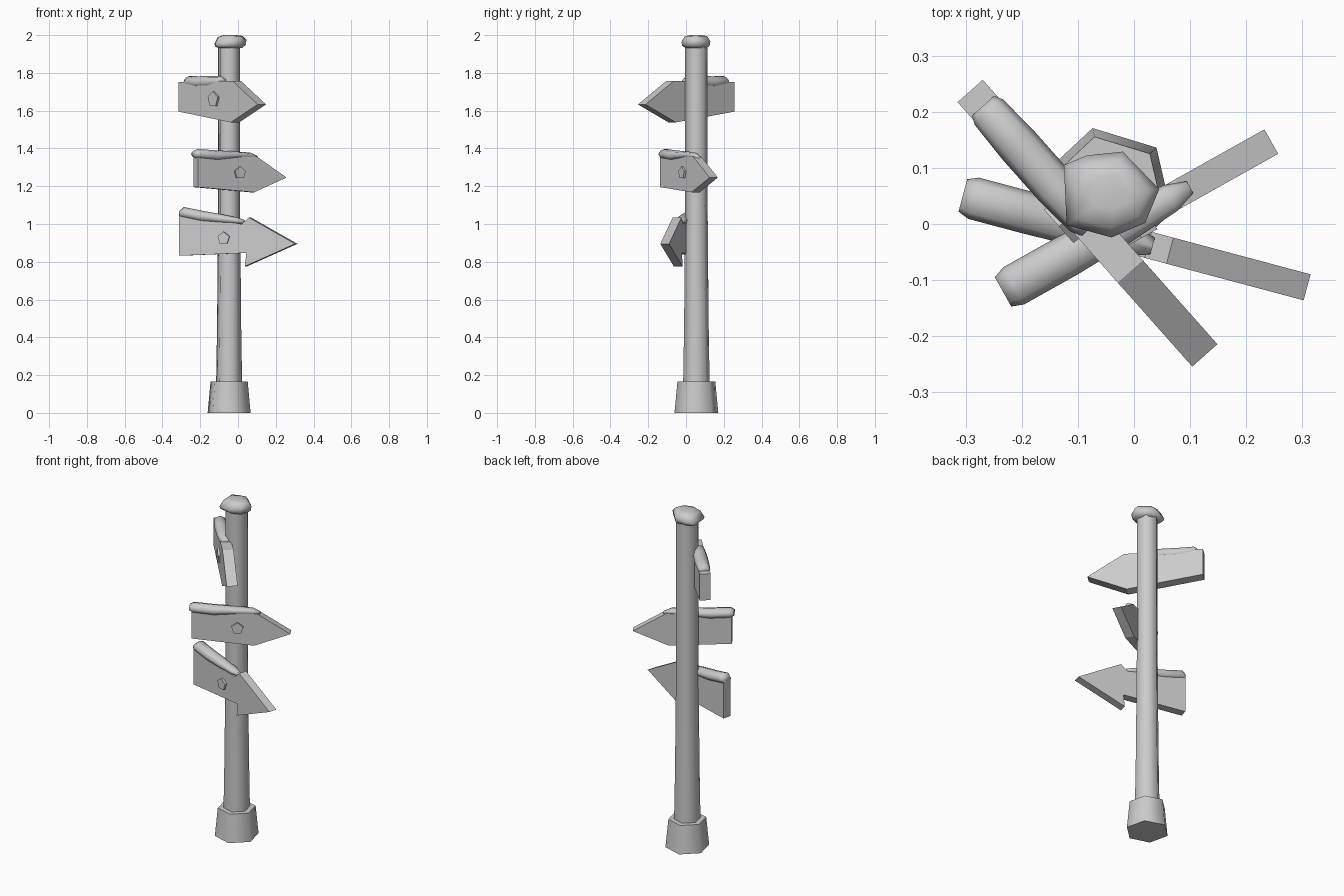
import bpy, bmesh, math
from mathutils import Vector, Matrix

if "Cube" in bpy.data.objects:
    bpy.data.objects.remove(bpy.data.objects["Cube"])

POST = Vector((-0.047, 0.055, 0))


def finish(name, bm, matrix=None, smooth=None):
    bmesh.ops.recalc_face_normals(bm, faces=bm.faces)
    mesh = bpy.data.meshes.new(name)
    bm.to_mesh(mesh)
    bm.free()
    ob = bpy.data.objects.new(name, mesh)
    bpy.context.collection.objects.link(ob)
    if matrix:
        ob.matrix_world = matrix
    if smooth:
        bpy.ops.object.select_all(action='DESELECT')
        bpy.context.view_layer.objects.active = ob
        ob.select_set(True)
        bpy.ops.object.shade_smooth_by_angle(angle=math.radians(smooth))
    return ob


def loft(name, rings, matrix=None, smooth=None):
    bm = bmesh.new()
    loops = [[bm.verts.new(p) for p in ring] for ring in rings]
    n = len(loops[0])
    for a, b in zip(loops, loops[1:]):
        for i in range(n):
            j = (i + 1) % n
            bm.faces.new((a[i], a[j], b[j], b[i]))
    bm.faces.new(loops[0][::-1])
    bm.faces.new(loops[-1])
    return finish(name, bm, matrix, smooth)


def hexagon(r, z):
    return [POST + Vector((r * math.cos(math.radians(43 + 60 * i)),
                           r * math.sin(math.radians(43 + 60 * i)), z)) for i in range(6)]


# Foot and tapered post
loft("foot", [hexagon(0.119, 0), hexagon(0.103, 0.165)], smooth=65)
loft("post", [hexagon(r, z) for r, z in
              ((0.072, 0.15), (0.067, 0.45), (0.064, 0.75), (0.061, 1.1), (0.061, 1.96))], smooth=65)

# Irregular snow cap on the post
outline = [(-0.125, 0.105), (-0.085, 0.122), (-0.02, 0.129), (0.045, 0.062),
           (0.02, 0.002), (-0.04, -0.024), (-0.12, -0.002)]
mid = Vector((-0.043, 0.055))
rings = []
for s, z, tilt in ((0.74, 1.932, 0), (0.95, 1.943, 0.05), (1.0, 1.964, 0.12), (0.78, 1.993, 0.03), (0.4, 2.0, 0)):
    rings.append([(mid.x + s * (x - mid.x), mid.y + s * (y - mid.y), z + tilt * (x - mid.x))
                  for x, y in outline])
loft("post_snow", rings, smooth=80)


def sign(label, start, tip, thick, profile, nail, snow):
    start, tip = Vector((*start, 0)), Vector((*tip, 0))
    d = tip - start
    m = Matrix.Translation(start) @ Matrix.Rotation(math.atan2(d.y, d.x), 4, 'Z')
    h = thick / 2
    # Board
    loft(label + "_sign", [[(u, v, z) for u, z in profile] for v in (-h, h)], m)
    # Five-sided nail head
    u0, z0, r = nail
    loft(label + "_nail", [[(u0 + k * math.cos(math.tau * i / 5 + 0.3), v,
                             z0 + k * math.sin(math.tau * i / 5 + 0.3)) for i in range(5)]
                           for k, v in ((r, -h + 0.01), (r, -h - 0.012))], m)
    # Snow roll: stations of (u, bottom z, top z, half width)
    rings = []
    for u, lo, hi, w in snow:
        zc, rz = (lo + hi) / 2, (hi - lo) / 2
        rings.append([(u, w * math.cos(math.tau * i / 8), zc + rz * math.sin(math.tau * i / 8))
                      for i in range(8)])
    loft(label + "_snow", rings, m, smooth=70)


sign("upper", (-0.292, 0.237), (0.127, -0.235), 0.06,
     [(0, 1.595), (0, 1.752), (0.43, 1.757), (0.63, 1.633), (0.415, 1.538)],
     (0.285, 1.66, 0.042),
     [(0.035, 1.74, 1.77, 0.026), (0.05, 1.725, 1.783, 0.034), (0.13, 1.715, 1.782, 0.038),
      (0.23, 1.718, 1.784, 0.038), (0.305, 1.73, 1.782, 0.033), (0.325, 1.745, 1.77, 0.022)])

sign("middle", (-0.223, -0.115), (0.245, 0.147), 0.05,
     [(0, 1.195), (0, 1.36), (0.355, 1.358), (0.536, 1.246), (0.34, 1.168)],
     (0.25, 1.27, 0.034),
     [(-0.012, 1.355, 1.385, 0.03), (0.01, 1.343, 1.398, 0.038), (0.12, 1.333, 1.39, 0.038),
      (0.23, 1.345, 1.385, 0.034), (0.33, 1.35, 1.378, 0.026), (0.37, 1.345, 1.362, 0.012)])

sign("lower", (-0.305, 0.051), (0.309, -0.113), 0.048,
     [(0, 0.832), (0, 1.045), (0.342, 1.0), (0.382, 1.034), (0.635, 0.895), (0.36, 0.776), (0.368, 0.847)],
     (0.245, 0.925, 0.034),
     [(0.0, 1.035, 1.075, 0.03), (0.02, 1.03, 1.09, 0.038), (0.12, 1.01, 1.07, 0.038),
      (0.22, 1.003, 1.053, 0.036), (0.31, 1.0, 1.035, 0.03), (0.35, 1.0, 1.022, 0.015)])
